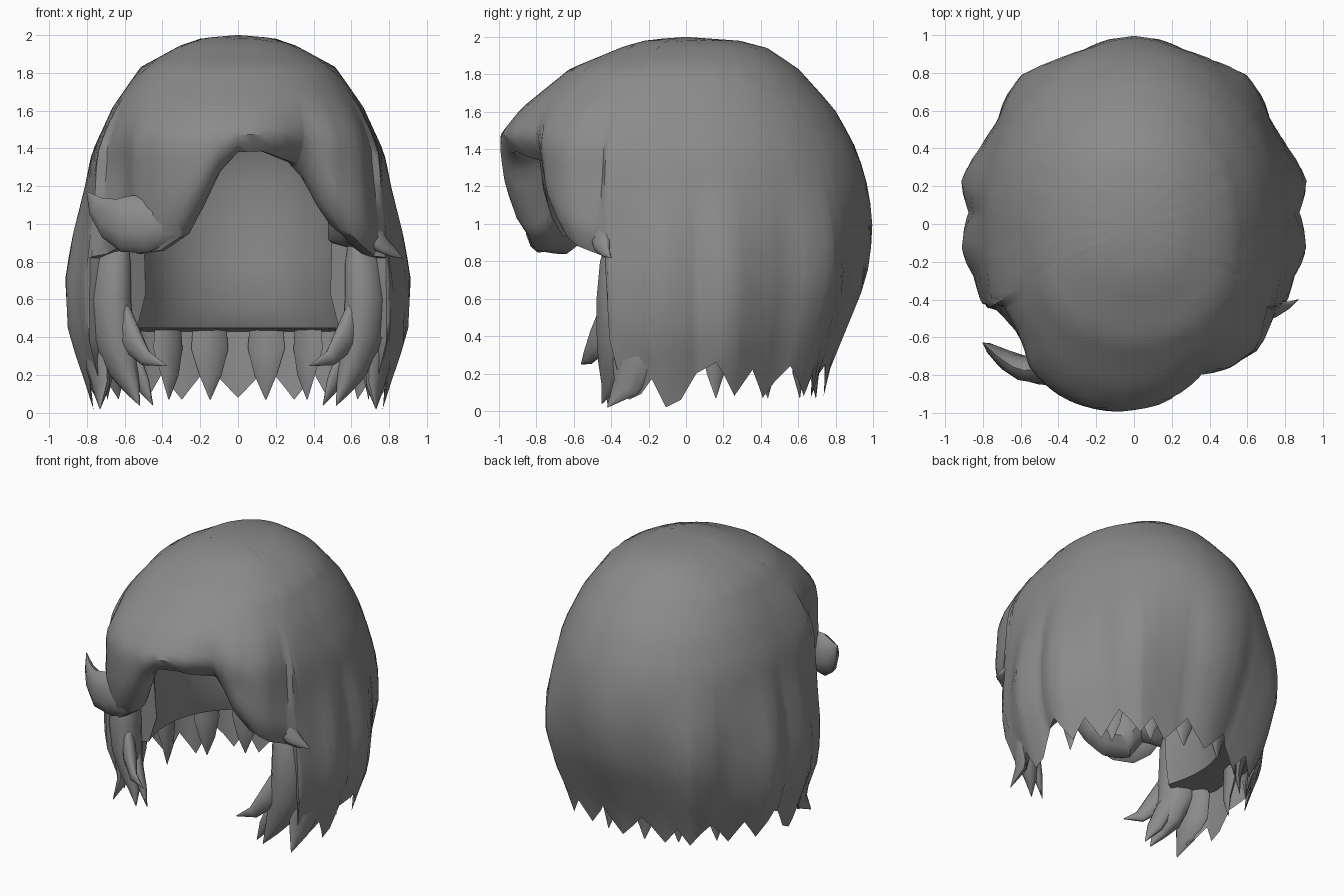
import bpy, bmesh, math
from mathutils import Vector

if "Cube" in bpy.data.objects:
    bpy.data.objects.remove(bpy.data.objects["Cube"])

mat = bpy.data.materials.new("dark_grey_hair")
mat.diffuse_color = (0.26, 0.26, 0.26, 1)
mat.use_nodes = True
mat.node_tree.nodes["Principled BSDF"].inputs["Base Color"].default_value = mat.diffuse_color


def lerp_table(table, t):
    """Piecewise-linear lookup in rows of (key, value...)."""
    if t <= table[0][0]:
        return table[0][1:]
    for a, b in zip(table, table[1:]):
        if t <= b[0]:
            f = (t - a[0]) / (b[0] - a[0])
            return [p + (q - p) * f for p, q in zip(a[1:], b[1:])]
    return table[-1][1:]


def clamp(v):
    return max(0.0, min(1.0, v))


def finish(name, bm, angle=60):
    bmesh.ops.recalc_face_normals(bm, faces=bm.faces)
    me = bpy.data.meshes.new(name)
    bm.to_mesh(me)
    bm.free()
    me.materials.append(mat)
    ob = bpy.data.objects.new(name, me)
    bpy.context.collection.objects.link(ob)
    bpy.ops.object.select_all(action='DESELECT')
    ob.select_set(True)
    bpy.context.view_layer.objects.active = ob
    bpy.ops.object.shade_smooth_by_angle(angle=math.radians(angle))
    return ob


# Vertical profile: height, side, back and front radius fractions
PROFILE = [(0.0, .83, .72, .88), (.2, .90, .76, .92), (.42, .985, .85, .96), (.7, 1.0, .965, .97),
           (.95, .955, 1.0, .93), (1.17, .89, .98, .98), (1.38, .84, .92, 1.0),
           (1.48, .79, .87, .995), (1.62, .72, .79, .88), (1.83, .56, .60, .62),
           (1.95, .32, .42, .33), (1.985, .2, .26, .2), (2.0, 0, 0, 0)]

# Outline by azimuth (0 = front, positive = right side): lock bulges and valleys
SIDE_R = [(61, .92), (72, .90), (81, .925), (87, .91), (94, .88), (99, .92), (105, .95),
          (116, .92), (127, .92), (134, .97), (143, 1.01), (155, .97), (164, .955),
          (172, .985), (180, 1.0)]
RIGHT_R = [(0, .995), (10, .96), (18, .88), (24, .84), (33, .95), (45, 1.0), (55, .95)]
LEFT_R = [(8, 1.005), (14, 1.015), (23, 1.02), (35, 1.0), (40, .95), (46, .90), (55, .905)]

# Lower hem by azimuth: fringe in front, pointed locks at the sides and back
SIDE_Z = [(61, .82), (62.5, .38), (64, .2), (67, .06), (72, .09), (77, .17), (82, .02), (88, .06),
          (94, .20), (101, .26), (109, .08), (116, .22), (123, .07), (128, .16), (133, .24),
          (138, .17), (143, .08), (149, .20), (156, .07), (162, .16), (168, .25), (174, .16),
          (180, .08)]
RIGHT_Z = [(0, 1.38), (8, 1.385), (15, 1.35), (23, 1.32), (28, 1.24), (34, 1.08), (40, .97),
           (49, .88), (58, .83)]
LEFT_Z = [(6, 1.28), (12, 1.1), (18, .95), (27, .86), (38, .84), (44, .92), (51, .88), (58, .84)]


def around(left, right, side):
    return [(-a, v) for a, v in reversed(left + side)] + right + side


OUTLINE = around(LEFT_R, RIGHT_R, SIDE_R)
HEM = around(LEFT_Z, RIGHT_Z, SIDE_Z)


def outer_radius(deg, z):
    a = math.radians(deg)
    s2, c2 = math.sin(a) ** 2, math.cos(a) ** 2
    rear = abs(deg) > 90
    side, back, front = lerp_table(PROFILE, z)
    frac = side * s2 + (back if rear else front) * c2
    smooth = .92 + .08 * c2 + (0 if rear else .04) * math.sin(2 * a) ** 2
    detail = lerp_table(OUTLINE, deg)[0]
    if abs(deg) > 58:
        fade = clamp((1.3 - z) / .5)
    else:
        fade = clamp((1.7 - z) / .4)
    r = (smooth + (detail - smooth) * fade) * frac
    if abs(deg) < 60:  # fringe edge rolls under
        hem = lerp_table(HEM, deg)[0]
        r -= .06 * clamp(1 - (z - hem) / .14) ** 2
    return r


# Inner cavity profile: height, fraction
INNER = [(.55, .97), (.9, 1.0), (1.2, 1.0), (1.45, .88), (1.65, .6), (1.75, 0)]


def inner_radius(deg, z):
    a = math.radians(deg)
    depth = .66 if abs(deg) < 90 else .55
    base = 1 / math.sqrt((math.sin(a) / .545) ** 2 + (math.cos(a) / depth) ** 2)
    r = base * lerp_table(INNER, z)[0]
    if abs(deg) < 55:  # the fringe hangs clear of the face
        r = max(r, (outer_radius(deg, z) - .2) * clamp((1.75 - z) / .3))
    return r


# Main hair mass: outer shell, hem, and inner cavity as one closed surface
bm = bmesh.new()
crown = bm.verts.new((0, 0, 2.0))
ceiling = bm.verts.new((0, 0, 1.75))
angles = sorted(set(list(range(-176, 181, 4)) + [a for a, _ in HEM if a > -180]))
ROWS, IN_ROWS = 20, 7
columns = []
for deg in angles:
    a = math.radians(deg)
    hem = lerp_table(HEM, deg)[0]
    pts = []
    for i in range(1, ROWS + 1):
        z = 2 - (2 - hem) * (i / ROWS) ** 1.5
        pts.append((outer_radius(deg, z), z))
    low = abs(deg) > 61
    start = .55 + .1 * math.sin(a) ** 2 if low else hem + .08
    if low:  # backs of the lock tips, then the flat underside and its bevel
        pts.append((outer_radius(deg, .43) - .09, .43))
        pts.append((inner_radius(deg, start) + .05, .45))
    else:
        edge = outer_radius(deg, hem)
        pts.append((edge - .06, hem))
        pts.append((edge - .11, hem + .03))
    for i in range(IN_ROWS):
        z = start + (1.75 - start) * (1 - (1 - i / IN_ROWS) ** 1.5)
        pts.append((inner_radius(deg, z), z))
    columns.append([bm.verts.new((r * math.sin(a), -r * math.cos(a), z)) for r, z in pts])
for k, c in enumerate(columns):
    d = columns[(k + 1) % len(columns)]
    bm.faces.new((crown, c[0], d[0]))
    bm.faces.new((ceiling, d[-1], c[-1]))
    for i in range(len(c) - 1):
        bm.faces.new((c[i], c[i + 1], d[i + 1], d[i]))
finish("main_hair", bm, 45)


def lock(name, path, flat=.55, sides=10, mirror=False):
    """Tapered, flattened strand; path rows are (x, y, z, half width)."""
    for sign, label in ((1, "right"), (-1, "left")) if mirror else ((1, ""),):
        bm = bmesh.new()
        pts = [Vector((sign * p[0], p[1], p[2])) for p in path]
        rings = []
        for i, p in enumerate(pts):
            tan = (pts[min(i + 1, len(pts) - 1)] - pts[max(i - 1, 0)]).normalized()
            out = Vector((p.x, p.y, 0))
            out = (out - tan * out.dot(tan)).normalized()
            wide = tan.cross(out)
            w = path[i][3]
            rings.append([bm.verts.new(p + wide * w * math.cos(t) + out * w * flat * math.sin(t))
                          for t in (2 * math.pi * k / sides for k in range(sides))])
        for r, q in zip(rings, rings[1:]):
            for k in range(sides):
                n = (k + 1) % sides
                bm.faces.new((r[k], r[n], q[n], q[k]))
        bm.faces.new(rings[0])
        bm.faces.new(rings[-1])
        finish(f"{name}_{label}" if label else name, bm)


# Swept fringe end, flicking up and outward
lock("fringe_flick", [(-.26, -.80, 1.12, .05), (-.38, -.80, 1.03, .13), (-.50, -.78, 1.0, .155),
                      (-.60, -.76, 1.0, .15), (-.68, -.72, 1.03, .115), (-.75, -.67, 1.09, .065),
                      (-.80, -.63, 1.17, .003)], flat=.45)
# Short fringe end on the other side
lock("fringe_tip", [(.64, -.46, 1.1, .03), (.70, -.45, .97, .08), (.76, -.45, .89, .055),
                    (.82, -.43, .85, .03), (.87, -.40, .82, .003)])
# Strands framing the face
lock("temple_lock", [(.64, -.34, 1.0, .06), (.665, -.34, .8, .13), (.68, -.34, .6, .15),
                     (.66, -.35, .4, .14), (.61, -.38, .24, .10), (.56, -.41, .13, .05),
                     (.52, -.45, .04, .003)], flat=.75, mirror=True)
lock("cheek_lock", [(.66, -.34, .66, .03), (.62, -.40, .52, .08), (.57, -.45, .39, .085),
                    (.49, -.52, .29, .045), (.38, -.56, .25, .003)], mirror=True)
lock("jaw_lock", [(.60, -.32, .45, .03), (.57, -.36, .3, .07), (.51, -.39, .16, .055),
                  (.45, -.42, .04, .003)], mirror=True)
lock("side_wisp", [(.76, -.26, .78, .02), (.78, -.32, .66, .05), (.77, -.37, .57, .045),
                   (.70, -.43, .50, .003)], mirror=True)
lock("side_lock", [(.70, -.22, .6, .04), (.74, -.25, .42, .12), (.74, -.28, .26, .125),
                   (.72, -.32, .13, .08), (.73, -.42, .02, .003)], flat=.45, mirror=True)
# Inner layer of points hanging from the underside, centre ones narrower
for name, deg, w in (("nape_lock_a", 168, .10), ("nape_lock_b", 149, .09),
                     ("ear_lock_a", 128, .09), ("ear_lock_b", 103, .08)):
    s, c = math.sin(math.radians(deg)), -math.cos(math.radians(deg))
    lock(name, [(r * s, r * c, z, k * w) for r, z, k in
                ((.72, .46, .9), (.72, .34, 1), (.70, .2, .6), (.71, .07, .03))],
         flat=.4, sides=6, mirror=True)
